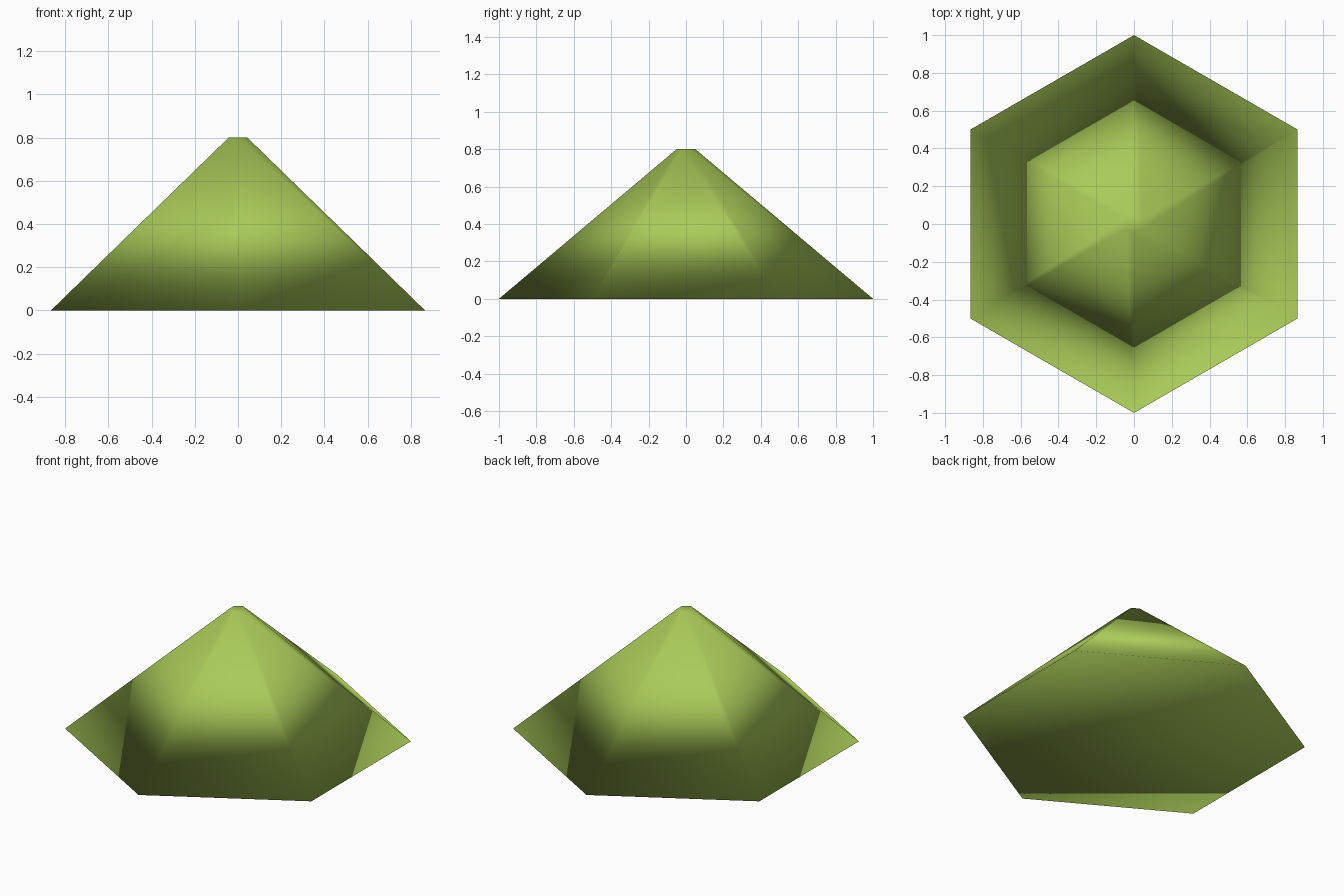
import bpy

if "Cube" in bpy.data.objects:
    bpy.data.objects.remove(bpy.data.objects["Cube"])

# Olive green surface colour
green = bpy.data.materials.new("leaf_green")
green.diffuse_color = (0.4, 0.6, 0.1, 1.0)
green.use_nodes = True
green.node_tree.nodes["Principled BSDF"].inputs["Base Color"].default_value = green.diffuse_color

# Six-sided blunt cone, flattened in height and fully smooth shaded
bpy.ops.mesh.primitive_cone_add(vertices=6, radius1=1.0, radius2=0.05,
                                depth=2.0, end_fill_type='NGON',
                                location=(0, 0, 0.4))
mound = bpy.context.object
mound.name = "hexagonal_mound"
mound.scale = (1.0, 1.0, 0.4)
mound.data.materials.append(green)
bpy.ops.object.shade_smooth()
